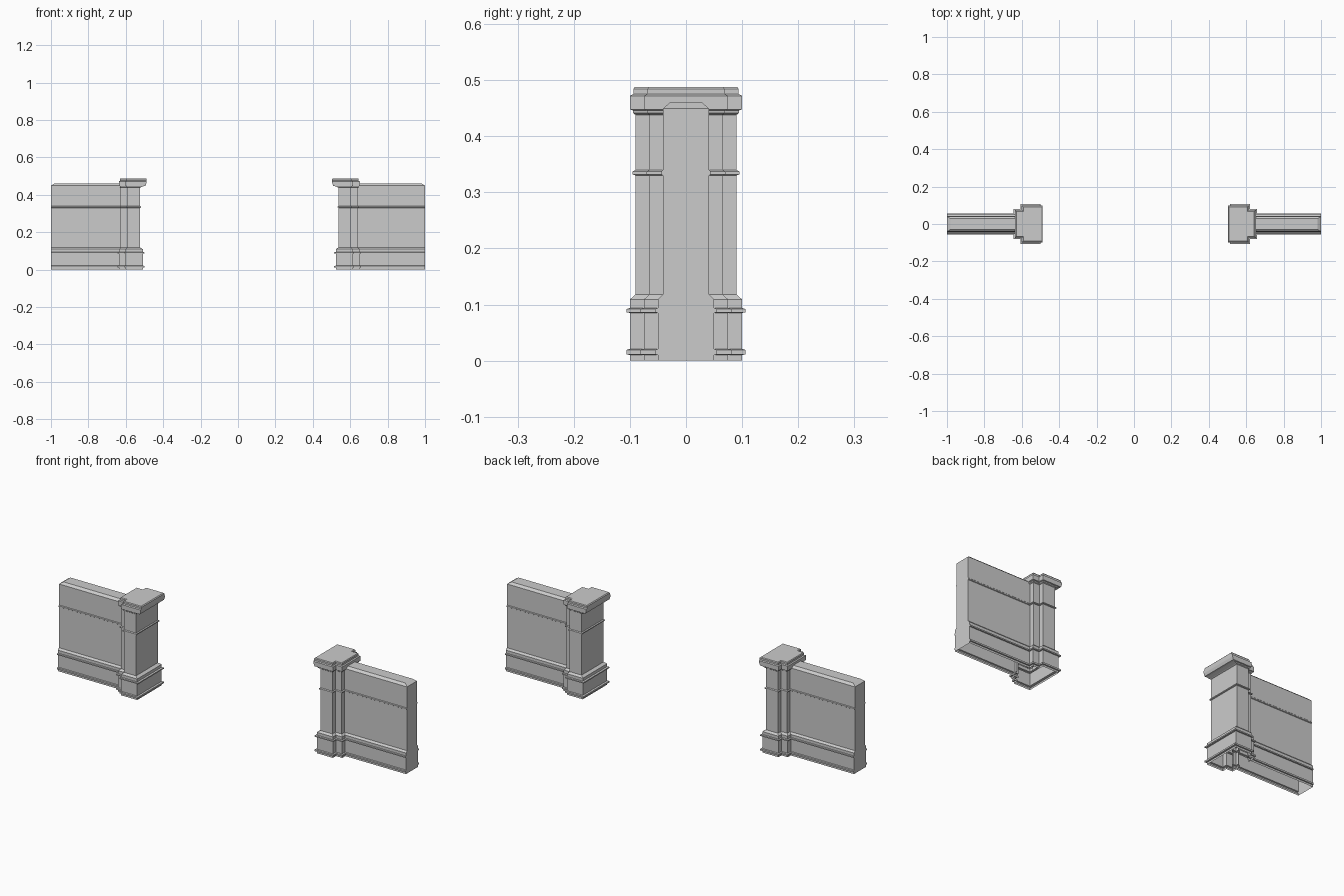
import bpy, bmesh

if "Cube" in bpy.data.objects:
    bpy.data.objects.remove(bpy.data.objects["Cube"])


def loft(name, rings, closed, skip=lambda i, z: False):
    """Skin stacked plan outlines (lists of xyz); cap only the top."""
    bm = bmesh.new()
    rows = [[bm.verts.new(p) for p in ring] for ring in rings]
    n = len(rows[0])
    for low, high in zip(rows, rows[1:]):
        for i in range(n if closed else n - 1):
            j = (i + 1) % n
            if not skip(i, high[0].co.z):
                bm.faces.new((low[i], low[j], high[j], high[i]))
    bm.faces.new(rows[-1])
    bmesh.ops.recalc_face_normals(bm, faces=bm.faces)
    mesh = bpy.data.meshes.new(name)
    bm.to_mesh(mesh)
    bm.free()
    obj = bpy.data.objects.new(name, mesh)
    bpy.context.collection.objects.link(obj)


# Plinth with two thin bands: (height, projection)
plinth = [(0, .010), (.010, .010), (.011, .016), (.019, .016), (.021, .010),
          (.085, .010), (.086, .016), (.092, .016), (.094, .010),
          (.109, .010), (.118, 0)]
band = [(.330, 0), (.332, .005), (.337, .005), (.340, 0)]

# Pier profile adds the overhang towards the gateway: (height, projection, inner)
pier = [(z, d, d * 1.4) for z, d in plinth] + [(z, d, d) for z, d in band]
pier += [(.438, 0, 0), (.441, .004, .006), (.446, .005, .020), (.448, .010, .028),
         (.462, .010, .033), (.472, .010, .034), (.475, .004, .034),
         (.484, .004, .034), (.488, .001, .030)]


def pier_ring(z, d, inner, side, shift):
    x0, x1, x2 = .537 - inner, .605 + d, .641 + d
    half = [(x0, .090 + d), (x1, .090 + d), (x1, .065 + d), (x2, .065 + d), (x2, .035)]
    plan = half + [(x, -y) for x, y in reversed(half)]
    return [(side * (x - shift), y, z) for x, y in plan]


# Wall profile: (height, projection, end setback)
wall = [(z, d * .9, 0) for z, d in plinth] + [(z, d * .6, 0) for z, d in band]
wall += [(.449, 0, 0), (.460, -.012, .018)]


def wall_ring(z, d, back, side, shift):
    y = .041 + d
    start, end = .632 - shift, 1 - back
    return [(side * x, s, z) for x, s in
            ((start, -y), (end, -y), (end, y), (start, y))]


# Left pier sits slightly nearer the middle than the right one
for label, side, shift in (("left", -1, .014), ("right", 1, 0)):
    # Face behind the wall is left open below the cap
    loft(label + "_pier", [pier_ring(*p, side, shift) for p in pier], True,
         lambda i, z: i == 4 and z < .445)
    loft(label + "_wall", [wall_ring(*p, side, shift) for p in wall], False)
